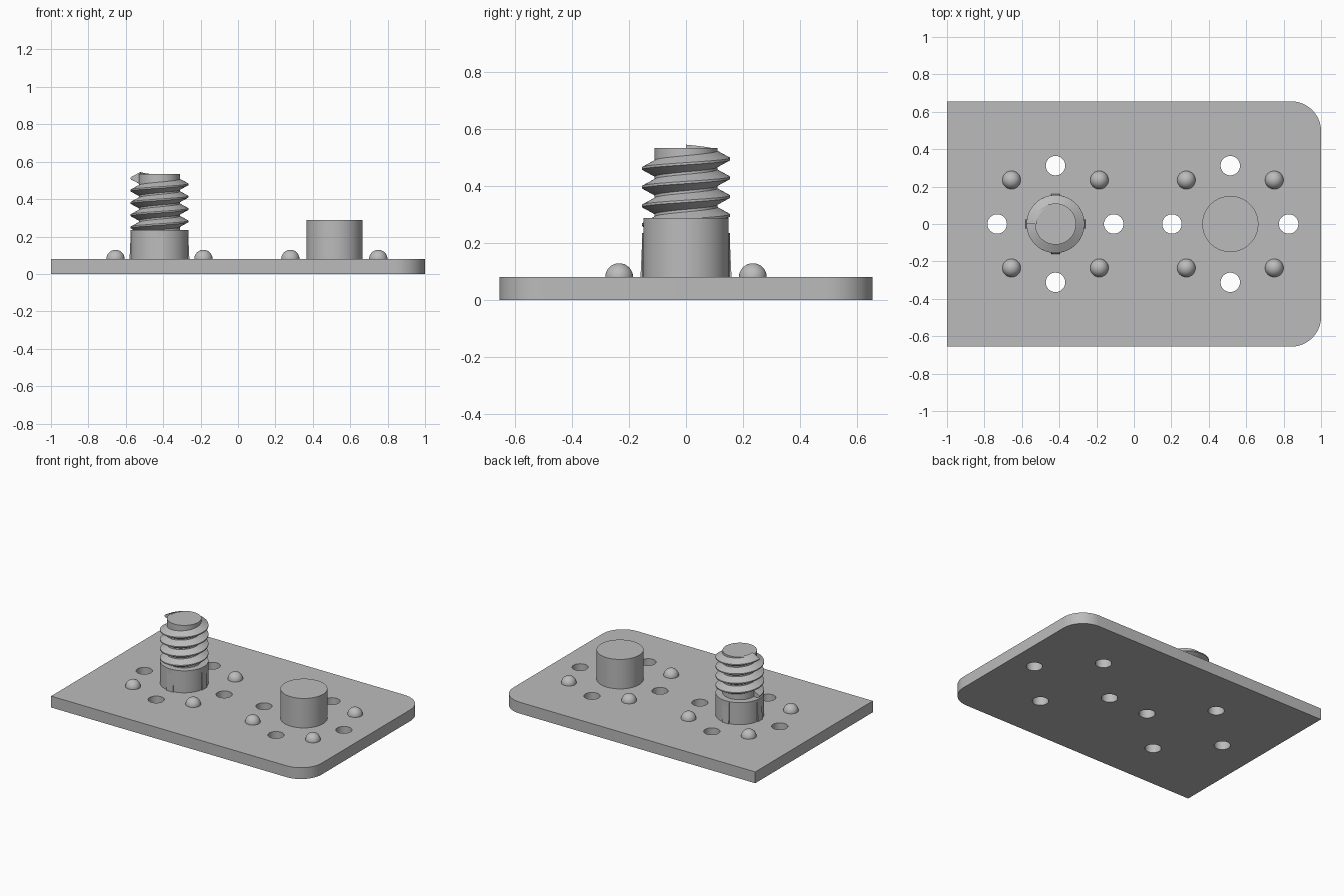
import bpy, bmesh
from math import sin, cos, pi, radians
from mathutils import Matrix

cube = bpy.data.objects.get("Cube")
if cube:
    bpy.data.objects.remove(cube, do_unlink=True)

grey = bpy.data.materials.new("plain grey")
grey.use_nodes = True
COLOUR = (0.5, 0.5, 0.5, 1)
grey.diffuse_color = COLOUR
grey.node_tree.nodes["Principled BSDF"].inputs["Base Color"].default_value = COLOUR

THICK = 0.08
HALF_WIDTH = 0.656
CORNER = 0.16
SCREW_X, BOSS_X = -0.42, 0.515
QUARTERS = [i * pi / 2 for i in range(4)]


def finish(name, bm, loc=(0, 0, 0), smooth=True):
    bmesh.ops.recalc_face_normals(bm, faces=bm.faces)
    mesh = bpy.data.meshes.new(name)
    bm.to_mesh(mesh)
    bm.free()
    mesh.materials.append(grey)
    ob = bpy.data.objects.new(name, mesh)
    ob.location = loc
    bpy.context.collection.objects.link(ob)
    if smooth:
        bpy.ops.object.select_all(action="DESELECT")
        ob.select_set(True)
        bpy.context.view_layer.objects.active = ob
        bpy.ops.object.shade_smooth_by_angle(angle=radians(30))
    return ob


def arc(cx, cy, r, start, end, steps):
    angles = [start + (end - start) * i / steps for i in range(steps + 1)]
    return [(cx + r * cos(a), cy + r * sin(a)) for a in angles]


def cylinder(name, x, r, bottom, top):
    bm = bmesh.new()
    bmesh.ops.create_cone(bm, cap_ends=True, segments=64, radius1=r, radius2=r, depth=top - bottom)
    return finish(name, bm, (x, 0, (bottom + top) / 2))


# Plate: square left end, rounded right end, eight through holes
inner = HALF_WIDTH - CORNER
outline = [(-1, HALF_WIDTH), (-1, -HALF_WIDTH)]
outline += arc(1 - CORNER, -inner, CORNER, -pi / 2, 0, 12)
outline += arc(1 - CORNER, inner, CORNER, 0, pi / 2, 12)
loops = [outline]
for cx in (SCREW_X, BOSS_X):
    for a in QUARTERS:
        loops.append(arc(cx + 0.312 * cos(a), 0.312 * sin(a), 0.052, 0, 2 * pi, 32)[:-1])
bm = bmesh.new()
edges = []
for points in loops:
    verts = [bm.verts.new((x, y, 0)) for x, y in points]
    edges += [bm.edges.new((v, verts[i - 1])) for i, v in enumerate(verts)]
bmesh.ops.triangle_fill(bm, use_beauty=True, use_dissolve=False, edges=edges)
extruded = bmesh.ops.extrude_face_region(bm, geom=bm.faces[:])["geom"]
top_verts = [g for g in extruded if isinstance(g, bmesh.types.BMVert)]
bmesh.ops.translate(bm, verts=top_verts, vec=(0, 0, THICK))
finish("plate", bm)

# Domed bumps around each post
for side, cx in (("screw", SCREW_X), ("boss", BOSS_X)):
    for i, a in enumerate(QUARTERS):
        bm = bmesh.new()
        bmesh.ops.create_uvsphere(bm, u_segments=32, v_segments=16, radius=0.049)
        bmesh.ops.bisect_plane(bm, geom=bm.verts[:] + bm.edges[:] + bm.faces[:],
                               plane_co=(0, 0, -0.001), plane_no=(0, 0, -1), clear_outer=True)
        r = 0.235 * 2 ** 0.5
        finish(f"{side}_bump_{i + 1}", bm,
               (cx + r * cos(a + pi / 4), r * sin(a + pi / 4), THICK))

# Posts
cylinder("boss", BOSS_X, 0.15, THICK, 0.288)
cylinder("screw_base", SCREW_X, 0.155, THICK, 0.235)
cylinder("screw_core", SCREW_X, 0.11, 0.2, 0.535)

# Tapered ribs on the screw base
for i, a in enumerate(QUARTERS):
    bm = bmesh.new()
    bmesh.ops.create_cube(bm, size=1)
    for v in bm.verts:
        outer = 0.16 if v.co.z < 0 else 0.153
        v.co = (outer if v.co.x > 0 else 0.12, v.co.y * 0.05, THICK if v.co.z < 0 else 0.233)
    bmesh.ops.rotate(bm, verts=bm.verts, matrix=Matrix.Rotation(a, 3, "Z"))
    finish(f"base_rib_{i + 1}", bm, (SCREW_X, 0, 0), smooth=False)

# Helical V thread, rising anticlockwise and ending on the right-hand side
PITCH, TURNS, STEPS, END_Z = 0.066, 4, 48, 0.512
profile = [(0.1, -0.034), (0.155, -0.004), (0.155, 0.004), (0.1, 0.034)]
bm = bmesh.new()
previous = None
for i in range(TURNS * STEPS + 1):
    a = pi + 2 * pi * i / STEPS
    z = END_Z - PITCH * (TURNS - i / STEPS)
    ring = [bm.verts.new((r * cos(a), r * sin(a), z + dz)) for r, dz in profile]
    if previous:
        for j in range(4):
            bm.faces.new((previous[j - 1], previous[j], ring[j], ring[j - 1]))
    else:
        bm.faces.new(ring)
    previous = ring
bm.faces.new(previous)
finish("screw_thread", bm, (SCREW_X, 0, 0))
